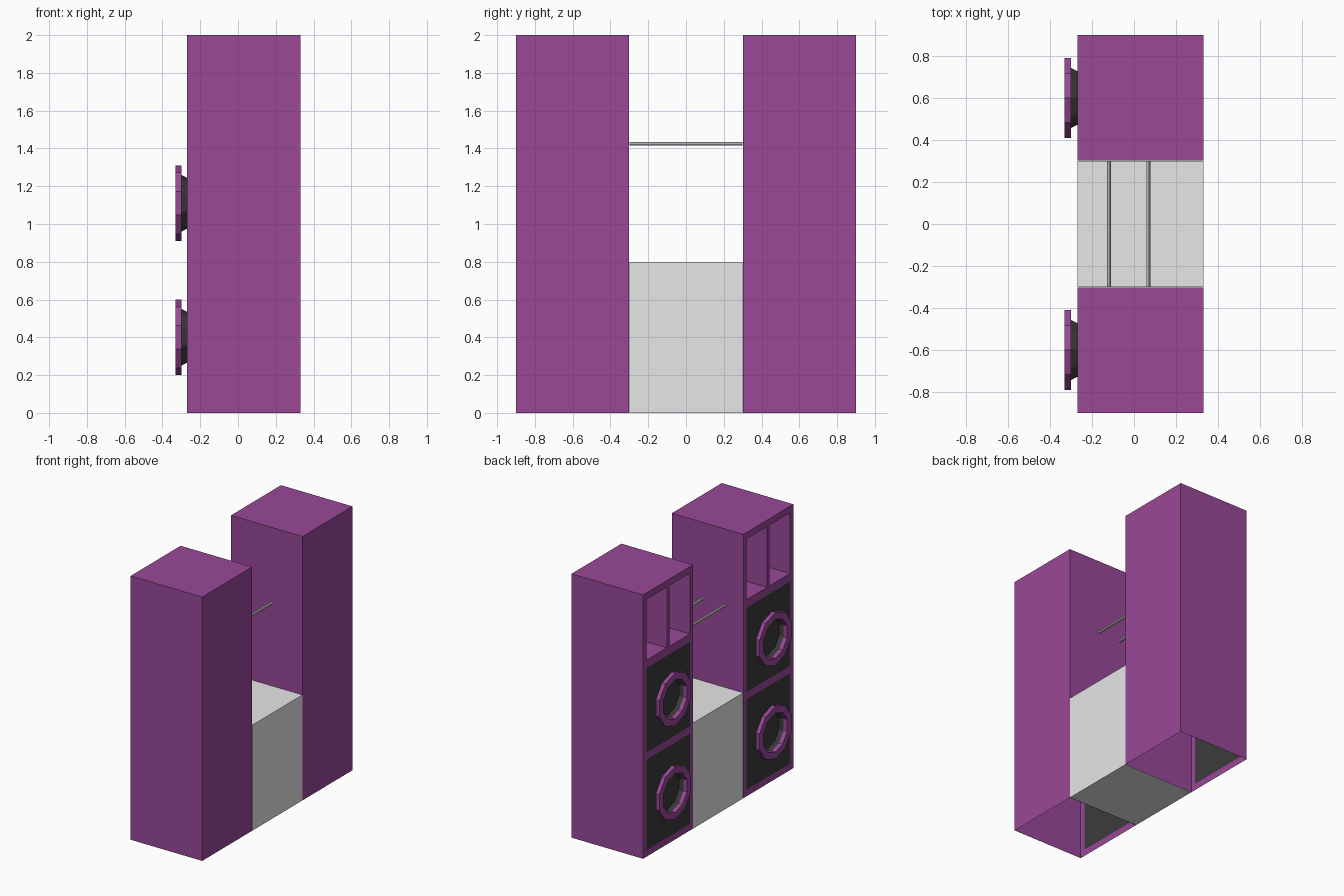
import bpy, bmesh, math
from mathutils import Vector

cube = bpy.data.objects.get("Cube")
if cube:
    bpy.data.objects.remove(cube, do_unlink=True)


def material(name, rgb):
    m = bpy.data.materials.new(name)
    m.use_nodes = True
    colour = (*rgb, 1)
    m.diffuse_color = colour
    m.node_tree.nodes["Principled BSDF"].inputs["Base Color"].default_value = colour
    return m


purple = material("purple", (0.32, 0.065, 0.315))
dark = material("dark grey", (0.044, 0.044, 0.044))
grey = material("light grey", (0.8, 0.8, 0.8))

FRONT, BACK, HEIGHT = -0.27, 0.33, 2.0
CENTRE_X = (FRONT + BACK) / 2


def finish(bm, name, mats, recalc=True):
    bmesh.ops.remove_doubles(bm, verts=bm.verts, dist=0.0001)
    if recalc:
        bmesh.ops.recalc_face_normals(bm, faces=bm.faces)
    me = bpy.data.meshes.new(name)
    bm.to_mesh(me)
    bm.free()
    for m in mats:
        me.materials.append(m)
    ob = bpy.data.objects.new(name, me)
    bpy.context.collection.objects.link(ob)
    return ob


def quad(bm, points, mat=0):
    f = bm.faces.new([bm.verts.new(p) for p in points])
    f.material_index = mat
    return f


def cabinet(name, side):
    """Open-bottomed shell: framed baffle, two dark panels, two cubby holes."""
    bm = bmesh.new()
    ys = [side * (0.6 + d) for d in (-0.298, -0.26, -0.015, 0.015, 0.26, 0.3)]
    ys.sort(reverse=True)
    zs = [0, 0.05, 0.735, 0.79, 1.43, 1.49, 1.95, HEIGHT]
    holes = []
    for i in range(len(ys) - 1):
        for j in range(len(zs) - 1):
            a, b, lo, hi = ys[i], ys[i + 1], zs[j], zs[j + 1]
            panel = j in (1, 3) and 0 < i < 4
            f = quad(bm, [(FRONT, a, lo), (FRONT, b, lo), (FRONT, b, hi), (FRONT, a, hi)], int(panel))
            if j == 5 and i in (1, 3):
                holes.append(f)
    # Cubby holes pushed back into the box
    pushed = bmesh.ops.extrude_discrete_faces(bm, faces=holes)["faces"]
    bmesh.ops.translate(bm, verts=[v for f in pushed for v in f.verts], vec=(0.5, 0, 0))
    # Sides, back and top
    a, b = ys[0], ys[-1]
    quad(bm, [(BACK, a, 0), (FRONT, a, 0), (FRONT, a, HEIGHT), (BACK, a, HEIGHT)])
    quad(bm, [(FRONT, b, 0), (BACK, b, 0), (BACK, b, HEIGHT), (FRONT, b, HEIGHT)])
    quad(bm, [(BACK, b, 0), (BACK, a, 0), (BACK, a, HEIGHT), (BACK, b, HEIGHT)])
    quad(bm, [(FRONT, b, HEIGHT), (BACK, b, HEIGHT), (BACK, a, HEIGHT), (FRONT, a, HEIGHT)])
    return finish(bm, name, [purple, dark], recalc=False)


def lathe(name, profile, closed, mat, y, z, sides=10):
    """Spin (x, radius) points about an axis along x, a corner pointing up."""
    bm = bmesh.new()
    rings = []
    for x, r in profile:
        angles = [2 * math.pi * k / sides for k in range(sides)]
        rings.append([bm.verts.new((x, y + r * math.sin(t), z + r * math.cos(t))) for t in angles])
    for n in range(len(rings) if closed else len(rings) - 1):
        p, q = rings[n], rings[(n + 1) % len(rings)]
        for k in range(sides):
            m = (k + 1) % sides
            bm.faces.new((p[k], p[m], q[m], q[k]))
    return finish(bm, name, [mat])


# Two speaker cabinets, each with two drivers
for side, label in ((1, "back"), (-1, "front")):
    cabinet(f"{label}_cabinet", side)
    for z, level in ((1.11, "upper"), (0.4, "lower")):
        lathe(f"{label}_{level}_cone", [(FRONT, 0.135), (-0.3, 0.15)], False, dark, side * 0.6, z)
        rim = [(-0.3, 0.2), (-0.33, 0.2), (-0.33, 0.148), (-0.3, 0.148)]
        lathe(f"{label}_{level}_rim", rim, True, purple, side * 0.6, z)

# Central block between the cabinets
bm = bmesh.new()
bmesh.ops.create_cube(bm, size=1)
bmesh.ops.scale(bm, vec=(BACK - FRONT, 0.6, 0.8), verts=bm.verts)
bmesh.ops.translate(bm, vec=(CENTRE_X, 0, 0.4), verts=bm.verts)
finish(bm, "centre_block", [grey])

# Two thin rods spanning the gap
for x, label in ((-0.12, "front"), (0.068, "rear")):
    bpy.ops.mesh.primitive_cylinder_add(
        vertices=10, radius=0.01, depth=0.6, location=(x, 0, 1.425), rotation=(math.pi / 2, 0, 0))
    rod = bpy.context.object
    rod.name = f"{label}_rod"
    rod.data.materials.append(grey)
